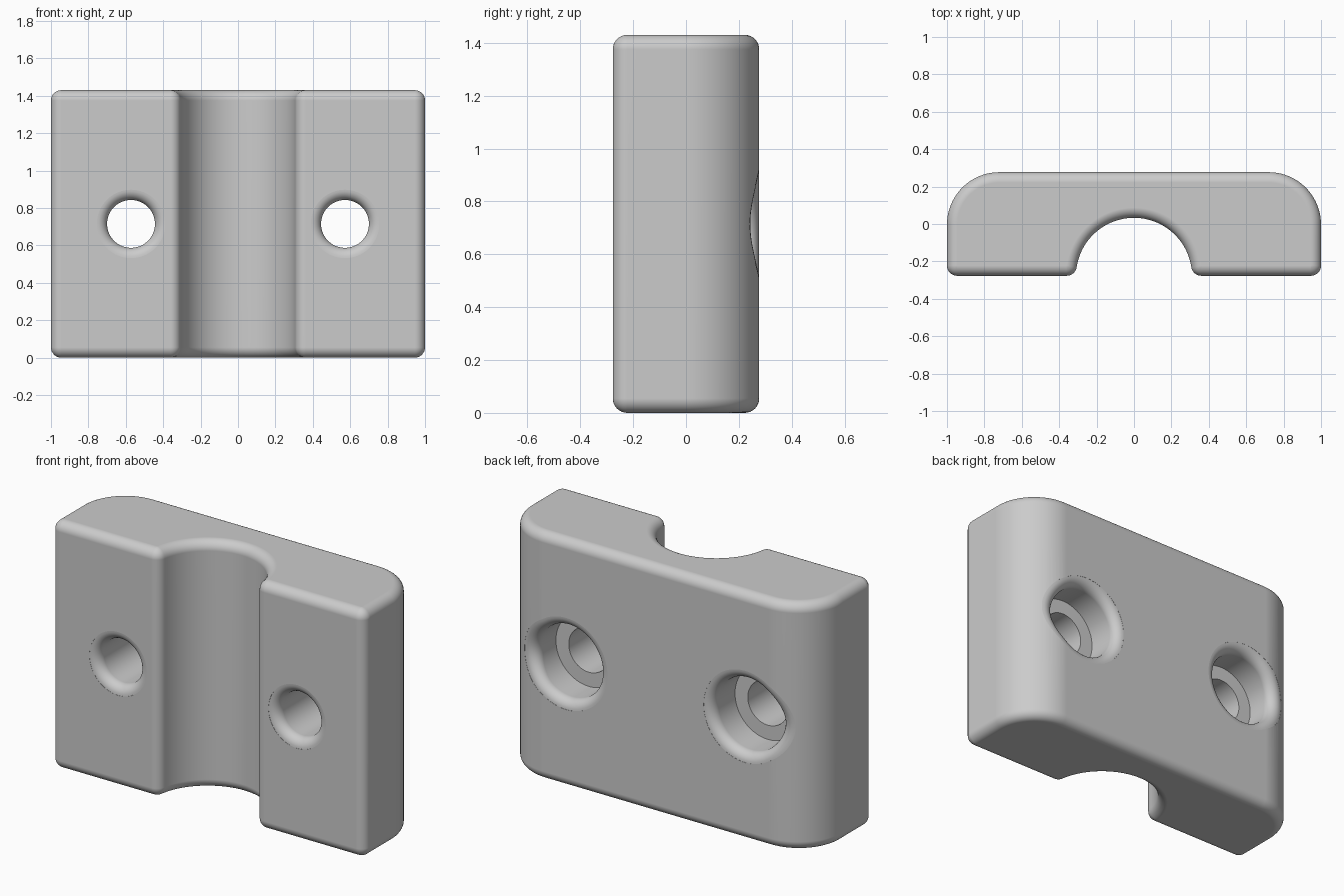
import bpy, bmesh
from math import sin, cos, radians, sqrt, pi, asin, degrees
from mathutils import Vector

if "Cube" in bpy.data.objects:
    bpy.data.objects.remove(bpy.data.objects["Cube"], do_unlink=True)

HALF_Y, HEIGHT = 0.277, 1.43
FILLET, BACK_R, GROOVE_R = 0.055, 0.28, 0.31
BACK_X, BACK_Y = 1 - BACK_R, HALF_Y - BACK_R
HOLE_X, HOLE_R, BORE_R, BORE_Y = 0.572, 0.128, 0.21, 0.07

grey = bpy.data.materials.new("light_grey")
grey.use_nodes = True
grey.diffuse_color = (0.6, 0.6, 0.6, 1)
grey.node_tree.nodes["Principled BSDF"].inputs["Base Color"].default_value = (0.6, 0.6, 0.6, 1)


def arc(cx, cy, r, start, end, steps):
    angles = [radians(start + (end - start) * i / steps) for i in range(steps + 1)]
    return [(cx + r * cos(a), cy + r * sin(a)) for a in angles]


def outline(inset):
    """Closed clamp cross-section, offset inward by inset."""
    lip_x = sqrt((GROOVE_R + FILLET) ** 2 - FILLET ** 2)
    tilt = degrees(asin(FILLET / (GROOVE_R + FILLET)))
    small, low = FILLET - inset, FILLET - HALF_Y
    half = arc(0, -HALF_Y, GROOVE_R + inset, 90, tilt, 24)
    half += arc(lip_x, low, small, 180 + tilt, 270, 8)
    half += arc(1 - FILLET, low, small, -90, 0, 8)
    half += arc(BACK_X, BACK_Y, BACK_R - inset, 0, 90, 20)
    return half + [(-x, y) for x, y in reversed(half[1:])]


def loft(name, rings):
    """Skin a stack of equal rings and cap both ends."""
    bm = bmesh.new()
    loops = [[bm.verts.new(p) for p in ring] for ring in rings]
    n = len(loops[0])
    for a, b in zip(loops, loops[1:]):
        for i in range(n):
            j = (i + 1) % n
            bm.faces.new((a[i], a[j], b[j], b[i]))
    bm.faces.new(loops[0][::-1])
    bm.faces.new(loops[-1])
    bmesh.ops.remove_doubles(bm, verts=bm.verts, dist=0.00005)
    bmesh.ops.recalc_face_normals(bm, faces=bm.faces)
    mesh = bpy.data.meshes.new(name)
    bm.to_mesh(mesh)
    bm.free()
    mesh.materials.append(grey)
    obj = bpy.data.objects.new(name, mesh)
    bpy.context.collection.objects.link(obj)
    return obj


# Clamp body with rounded upper and lower rims
rim = []
for i in range(9):
    a = pi / 2 * i / 8
    rim.append((FILLET * (1 - sin(a)), FILLET * (1 - cos(a))))
levels = rim + [(d, HEIGHT - z) for d, z in reversed(rim)]
body = loft("clamp_body", [[(x, y, z) for x, y in outline(d)] for d, z in levels])


def back_ball(x):
    """Centre depth and surface normal of a fillet ball resting on the back."""
    dx, r = max(0, abs(x) - BACK_X), BACK_R - FILLET
    y = BACK_Y + sqrt(r * r - dx * dx)
    side = 1 if x > 0 else -1
    return y, Vector((side * dx / r, (y - BACK_Y) / r, 0))


def screw_cutter(side):
    """Stepped hole whose mouths blend into the front and back surfaces."""
    columns = []
    for k in range(64):
        a = 2 * pi * k / 64
        out = Vector((cos(a), 0, sin(a)))
        axis = Vector((side * HOLE_X, 0, HEIGHT / 2))

        def mouth(radius, y, normal):
            centre = axis + out * (radius + FILLET) + Vector((0, y, 0))
            return [centre + FILLET * (-out).slerp(normal, i / 8) for i in range(9)]

        front = mouth(HOLE_R, FILLET - HALF_Y + 0.001, Vector((0, -1, 0)))
        x = axis.x + out.x * (BORE_R + FILLET)
        y, normal = back_ball(x)
        back = mouth(BORE_R, y - 0.001, normal)
        step = [axis + out * r + Vector((0, BORE_Y, 0)) for r in (HOLE_R, BORE_R)]
        first, last = front[-1].copy(), back[-1].copy()
        first.y, last.y = -0.5, 0.5
        columns.append([first] + front[::-1] + step + back + [last])
    return loft("screw_hole_cutter", list(zip(*columns)))


# Two counterbored screw holes
bpy.context.view_layer.objects.active = body
body.select_set(True)
for side in (-1, 1):
    cutter = screw_cutter(side)
    cutter.hide_render = True
    mod = body.modifiers.new("screw_hole", "BOOLEAN")
    mod.operation, mod.solver, mod.object = "DIFFERENCE", "EXACT", cutter
    bpy.ops.object.modifier_apply(modifier=mod.name)
    bpy.data.objects.remove(cutter, do_unlink=True)

# Smooth fillets, flat broad faces
bpy.ops.object.shade_smooth_by_angle(angle=radians(35))
weighted = body.modifiers.new("flat_face_shading", "WEIGHTED_NORMAL")
weighted.keep_sharp = True
